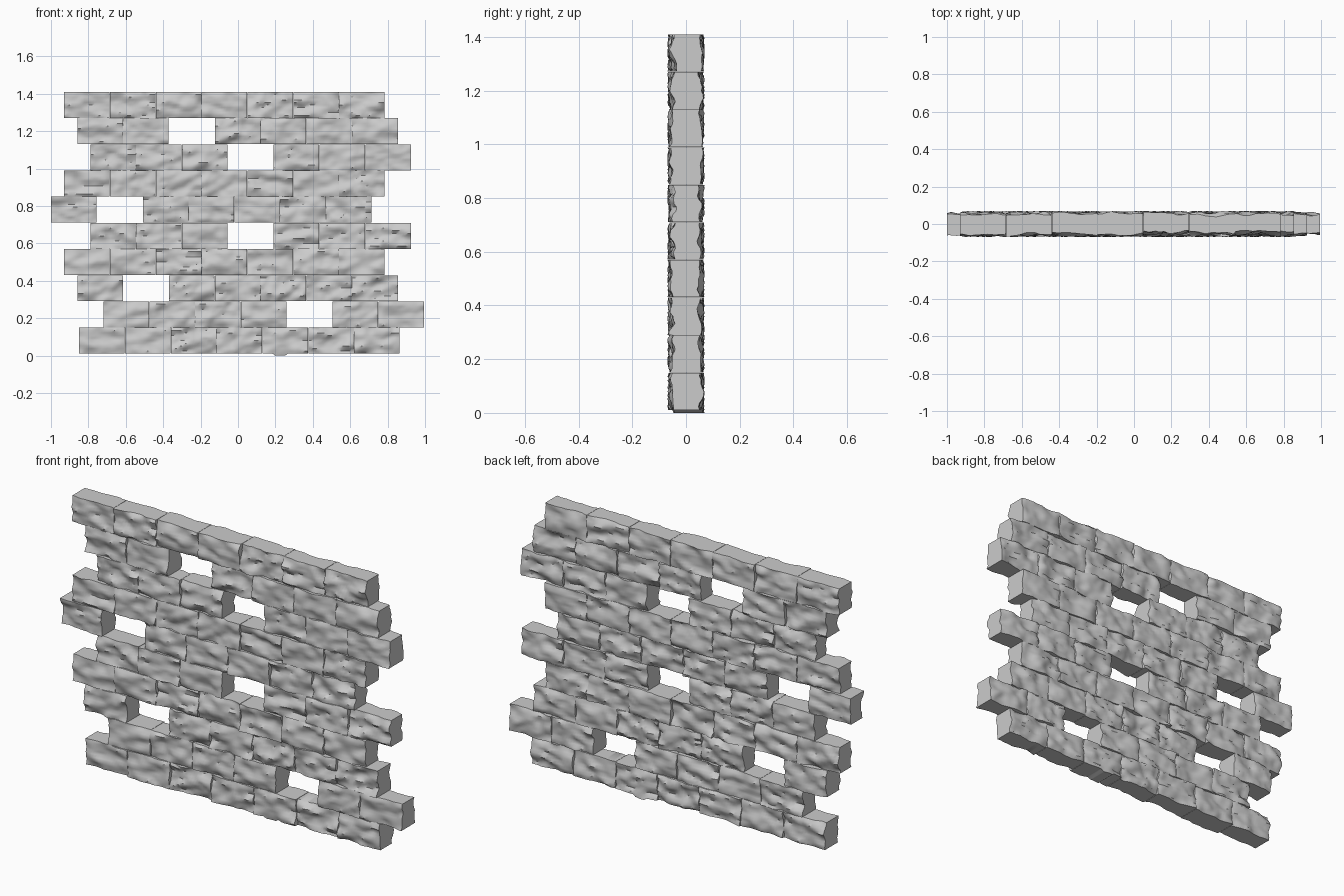
import bpy, bmesh, math, random
from mathutils import Vector, noise

if "Cube" in bpy.data.objects:
    bpy.data.objects.remove(bpy.data.objects["Cube"])

random.seed(4)
PITCH, HALF_DEPTH, JOINT = 0.245, 0.069, 0.0008
NX, NZ = 18, 10
BASE, ROW_H = 0.01, 0.14

# left end of each course, and the position of its missing brick
COURSES = [(-0.85, None), (-0.72, 4), (-0.86, 1), (-0.93, None), (-0.79, 3),
           (-1.0, 1), (-0.93, None), (-0.79, 3), (-0.86, 2), (-0.93, None)]


def rough_depths():
    """Cleft stone face: recess depth for each grid point, nearest point at zero."""
    off = Vector([random.uniform(-50, 50) for _ in range(3)])
    slant = random.uniform(-0.5, 0.9)
    amp = random.uniform(0.016, 0.026)
    d = {}
    for i in range(NX + 1):
        for j in range(NZ + 1):
            u, v = i / NX * PITCH, j / NZ * ROW_H
            p = Vector((u * 9 + v * slant * 9, v * 20 - u * slant * 9, 0)) + off
            n = noise.noise(p) + 0.4 * noise.noise(p * 2.3)
            d[i, j] = amp * n
            # worn arrises
            edge = min(i, NX - i, j, NZ - j)
            d[i, j] += (0.004, 0.001)[edge] if edge < 2 else 0
    low = min(d.values())
    return {k: min(v - low, 0.034) for k, v in d.items()}


def add_brick(bm, x0, x1, z0, z1, chip=False):
    sides = []
    for s in (-1, 1):
        d = rough_depths()
        g = {}
        for (i, j), r in d.items():
            x = x0 + (x1 - x0) * i / NX
            z = z0 + (z1 - z0) * j / NZ
            # small lump under the bottom course
            if chip and j == 0 and abs(x - 0.23) < 0.032:
                z -= 0.01
            g[i, j] = bm.verts.new((x, s * (HALF_DEPTH - r), z))
        sides.append(g)
        for i in range(NX):
            for j in range(NZ):
                q = [g[i, j], g[i + 1, j], g[i + 1, j + 1], g[i, j + 1]]
                bm.faces.new(q if s < 0 else q[::-1])
    # flat top, bottom and ends
    f, b = sides
    rim = ([(i, 0) for i in range(NX)] + [(NX, j) for j in range(NZ)]
           + [(i, NZ) for i in range(NX, 0, -1)] + [(0, j) for j in range(NZ, 0, -1)])
    for k, a in enumerate(rim):
        c = rim[(k + 1) % len(rim)]
        bm.faces.new([f[a], b[a], b[c], f[c]])


# courses of brick
for row, (start, missing) in enumerate(COURSES):
    bm = bmesh.new()
    z0 = BASE + row * ROW_H
    for n in range(7):
        if n == missing:
            continue
        x0 = start + n * PITCH
        add_brick(bm, x0 + JOINT, x0 + PITCH - JOINT, z0 + (JOINT if row else 0),
                  z0 + ROW_H - JOINT, chip=(row == 0 and n == 4))
    name = f"brick_course_{row + 1:02d}"
    me = bpy.data.meshes.new(name)
    bm.to_mesh(me)
    bm.free()
    ob = bpy.data.objects.new(name, me)
    bpy.context.collection.objects.link(ob)
    ob.select_set(True)
    bpy.context.view_layer.objects.active = ob

bpy.ops.object.shade_smooth_by_angle(angle=math.radians(40))
